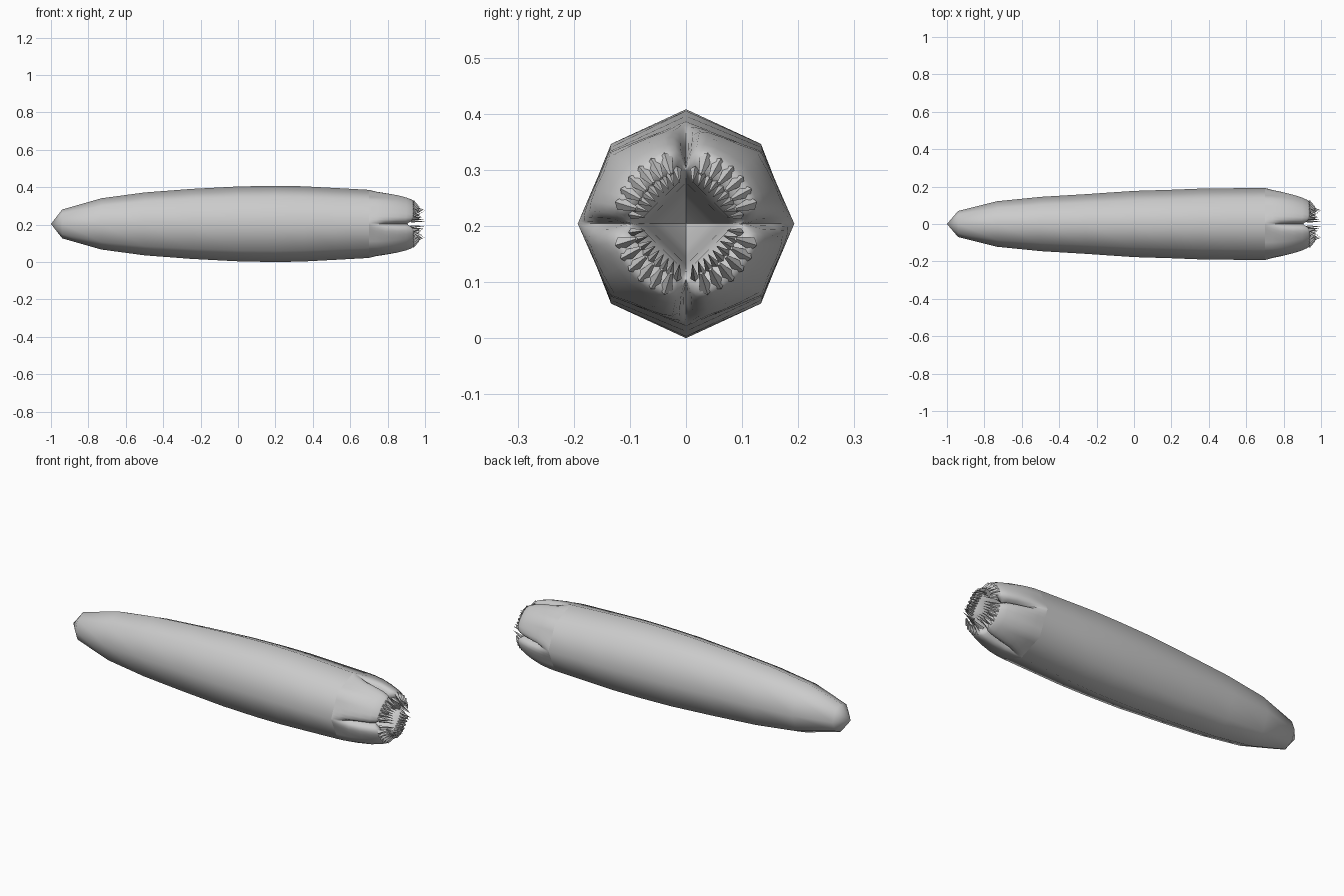
import bpy, bmesh, math
from mathutils import Vector

if "Cube" in bpy.data.objects:
    bpy.data.objects.remove(bpy.data.objects["Cube"])

CZ = 0.204  # height of the body axis


def finish(name, bm, smooth=True):
    bmesh.ops.recalc_face_normals(bm, faces=bm.faces)
    me = bpy.data.meshes.new(name)
    bm.to_mesh(me)
    bm.free()
    ob = bpy.data.objects.new(name, me)
    bpy.context.collection.objects.link(ob)
    if smooth:
        bpy.ops.object.select_all(action='DESELECT')
        ob.select_set(True)
        bpy.context.view_layer.objects.active = ob
        bpy.ops.object.shade_smooth_by_angle(angle=math.radians(60))
    return ob


def loft(bm, rings, close_end=None):
    vs = [[bm.verts.new(p) for p in r] for r in rings]
    n = len(vs[0])
    for a, b in zip(vs, vs[1:]):
        for i in range(n):
            j = (i + 1) % n
            bm.faces.new((a[i], a[j], b[j], b[i]))
    if close_end:
        ring, tip = vs[close_end[0]], bm.verts.new(close_end[1])
        for i in range(n):
            bm.faces.new((ring[i], ring[(i + 1) % n], tip))


def poly(a, n):
    # radius of a unit regular polygon with a corner at angle 0
    s = 2 * math.pi / n
    return math.cos(s / 2) / math.cos(a % s - s / 2)


# Eight-sided body: x, half width, half height
body = [(-0.94, .07, .077), (-0.73, .122, .137), (-0.5, .145, .168),
        (-0.25, .16, .187), (0, .177, .2), (0.2, .183, .204),
        (0.35, .189, .201), (0.52, .191, .192), (0.7, .193, .182)]
bm = bmesh.new()
loft(bm, [[(x, w * math.cos(k * math.pi / 4), CZ + h * math.sin(k * math.pi / 4))
           for k in range(8)] for x, w, h in body], (0, (-1, 0, CZ)))
finish("body", bm)

# Four-lobed head folding into the throat:
# x, half width, half height, seam depth, octagon weight, diamond weight, recess at seam
head = [(.70, .193, .182, 0, 1, 0, 0), (.74, .19, .180, .05, .9, 0, 0),
        (.79, .182, .174, .2, .6, 0, 0), (.85, .165, .162, .28, .3, 0, 0),
        (.90, .147, .147, .28, .1, 0, .01), (.93, .132, .135, .26, 0, 0, .025),
        (.942, .122, .125, .22, 0, 0, .035), (.942, .113, .113, .14, 0, .2, .035),
        (.925, .10, .10, .05, 0, .5, .02), (.88, .088, .086, 0, 0, 1, 0),
        (.75, .075, .073, 0, 0, 1, 0), (.55, .06, .06, 0, 0, 1, 0),
        (.4, .042, .045, 0, 0, 1, 0)]
# angles cluster near each seam so that the slits stay narrow
quarter = [0, 1.5, 4, 8, 14, 22, 33, 45, 57, 68, 76, 82, 86, 88.5]
angles = [math.radians(q * 90 + a) for q in range(4) for a in quarter]
rings = []
for x, w, h, depth, octo, dia, back in head:
    ring = []
    for a in angles:
        off = math.degrees(a) % 90
        off = min(off, 90 - off)
        r = octo * poly(a, 8) + dia * poly(a, 4) + (1 - octo - dia)
        r *= 1 - depth * math.exp(-(off / 4) ** 1.2)
        ring.append((x - back * math.exp(-(off / 9) ** 2),
                     w * r * math.cos(a), CZ + h * r * math.sin(a)))
    rings.append(ring)
bm = bmesh.new()
loft(bm, rings, (-1, (.32, 0, CZ)))
finish("head_lobes", bm)


def tooth(bm, a, base, tip, width, thick, blunt):
    # four-sided tooth leaning from base (x, r) to tip (x, r) at angle a
    out = Vector((0, math.cos(a), math.sin(a)))
    side = Vector((0, -math.sin(a), math.cos(a)))
    ends = []
    for (x, r), s in ((base, 1), (tip, blunt)):
        c = Vector((x, 0, CZ)) + out * r
        up = (out + Vector((1, 0, 0))).normalized() * thick * s
        ends.append([c + side * width * s, c + up, c - side * width * s, c - up])
    loft(bm, ends)
    n = len(bm.verts)
    bm.verts.ensure_lookup_table()
    bm.faces.new([bm.verts[i] for i in range(n - 4, n)])


# Wide outer teeth, six on each lobe
bm = bmesh.new()
for q in range(4):
    for i in range(6):
        a = math.radians(q * 90 + 17 + i * 56 / 5)
        tooth(bm, a, (.932, .124), (.968, .092), .0125, .012, .3)
finish("outer_teeth", bm, False)

# Narrow inner teeth following the diamond-shaped throat
bm = bmesh.new()
for q in range(4):
    for i in range(9):
        a = math.radians(q * 90 + 9 + i * 9)
        k = poly(a, 4) * .5 + .5
        tooth(bm, a, (.925, .105 * k), (.975 + .022 * abs(i - 4) / 4, .079 * k),
              .0075, .008, .08)
finish("inner_teeth", bm, False)
